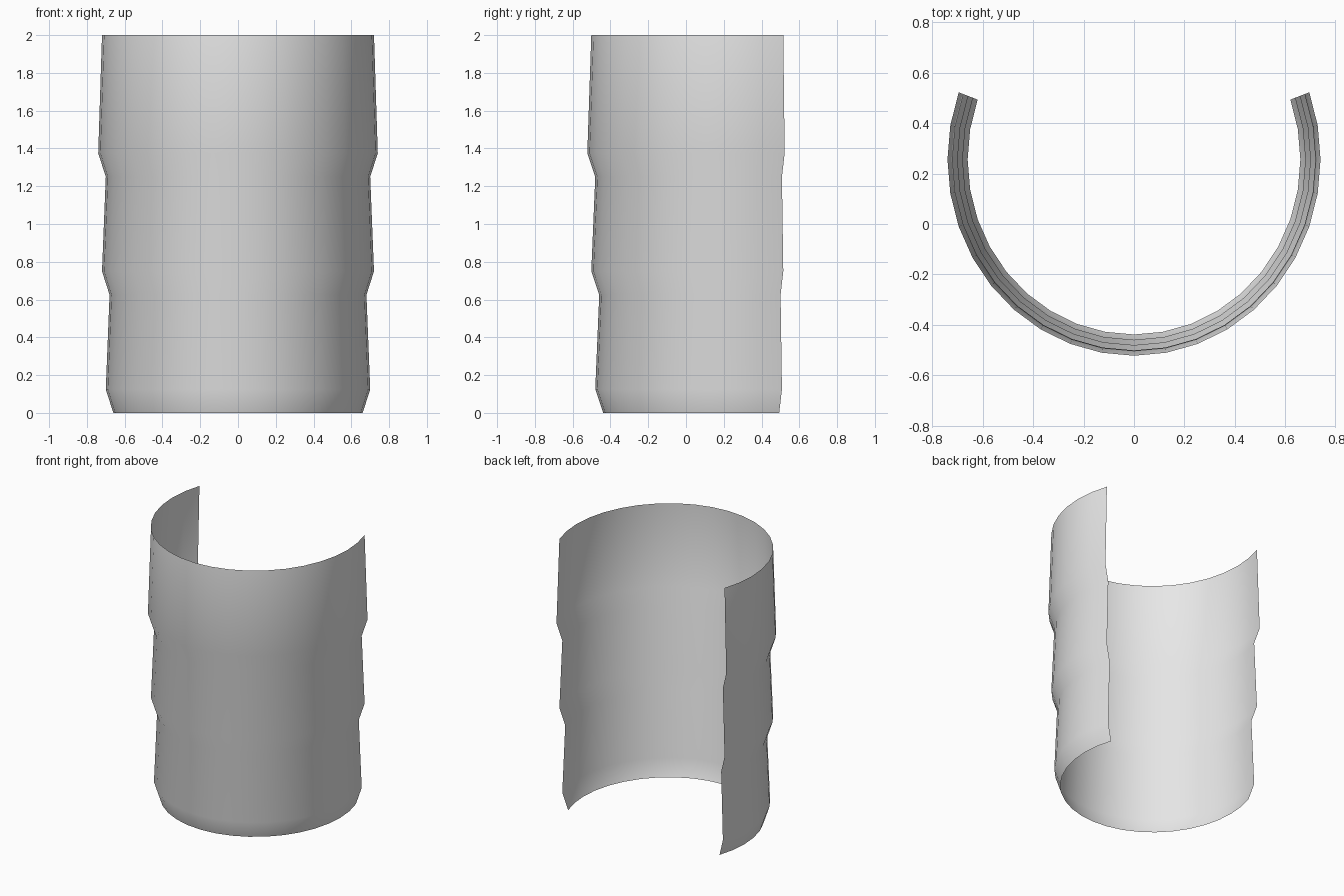
import bpy, bmesh
from math import radians, cos, sin

cube = bpy.data.objects.get("Cube")
if cube:
    bpy.data.objects.remove(cube, do_unlink=True)

# Plain grey material
grey = bpy.data.materials.new("light_grey")
grey.use_nodes = True
colour = (0.8, 0.8, 0.8, 1)
grey.diffuse_color = colour
grey.node_tree.nodes["Principled BSDF"].inputs["Base Color"].default_value = colour

# Stepped side profile of the sleeve: (radius, height)
PROFILE = [(0.66, 0), (0.70, 0.125), (0.68, 0.625), (0.72, 0.75),
           (0.70, 1.25), (0.74, 1.375), (0.72, 2)]
DEPTH = 1.052      # the plan is slightly longer front to back
CENTRE_Y = 0.256
START, STEP, COUNT = -200, 10, 22   # open arc, gap at the back

# Sweep the profile around the open arc as a single-walled shell
bm = bmesh.new()
rows = []
for r, z in PROFILE:
    angles = [radians(START + STEP * i) for i in range(COUNT + 1)]
    rows.append([bm.verts.new((r * cos(a), CENTRE_Y + r * DEPTH * sin(a), z))
                 for a in angles])
for low, high in zip(rows, rows[1:]):
    for i in range(COUNT):
        face = bm.faces.new((low[i], low[i + 1], high[i + 1], high[i]))
        face.smooth = True

mesh = bpy.data.meshes.new("open_sleeve")
bm.to_mesh(mesh)
bm.free()
mesh.materials.append(grey)
sleeve = bpy.data.objects.new("open_sleeve", mesh)
bpy.context.collection.objects.link(sleeve)
